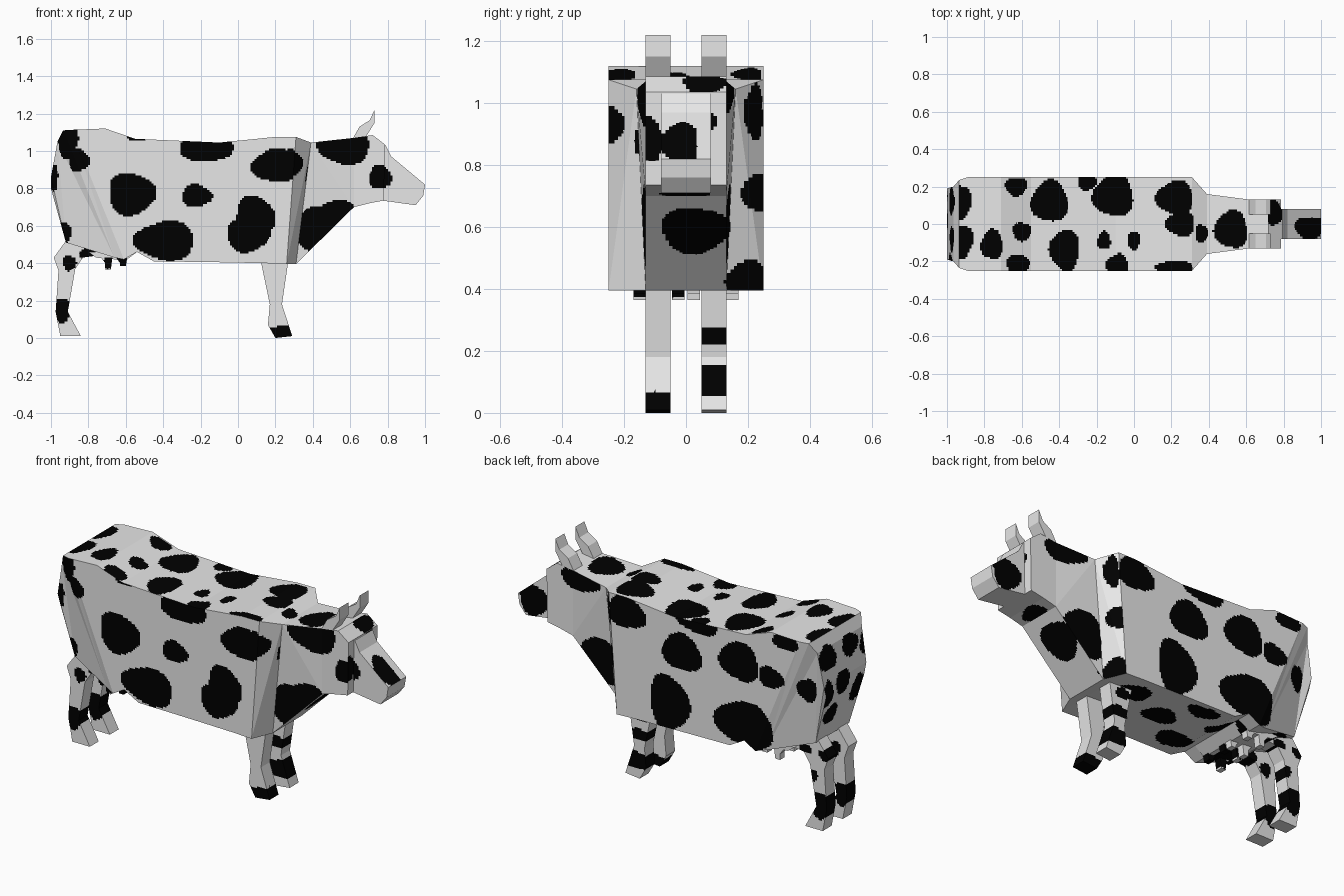
import bpy, bmesh, math
from mathutils import Vector


def material(name, v):
    m = bpy.data.materials.new(name)
    m.diffuse_color = (v, v, v, 1)
    return m


WHITE = material("white hide", 0.8)
BLACK = material("black patch", 0.0)

# Patches by facing direction: centre u, v and radii u, v
RIGHT = [(-.17, 1.03, .14, .09), (.20, .92, .125, .09), (.27, .96, .06, .05),
         (-.57, .77, .125, .115), (-.22, .76, .08, .06), (-.39, .52, .16, .105),
         (.09, .64, .105, .12), (.05, .55, .115, .09),
         (.43, .58, .12, .12), (.53, .67, .11, .065), (.57, 1.02, .14, .09),
         (.76, .86, .06, .065), (-.91, 1.06, .055, .10), (-.85, .95, .055, .06),
         (-.99, .86, .03, .07), (-.93, .56, .04, .06), (-.53, 1.075, .07, .02)]
LEFT = [(-.15, .855, .125, .105), (-.51, .90, .125, .11),
        (-.07, .55, .125, .155), (-.54, .55, .18, .13), (-.707, .86, .08, .06),
        (.20, .99, .12, .09), (-.25, 1.04, .13, .05), (.45, .60, .15, .13),
        (.57, 1.03, .13, .06), (.90, .81, .09, .09), (-.80, 1.09, .08, .05),
        (-.9, .82, .05, .07)]
TOP = [(-.11, .15, .11, .11), (.22, .14, .10, .09), (-.45, .12, .10, .11),
       (-.63, .20, .06, .05), (-.76, -.11, .06, .08), (-.60, -.04, .05, .05),
       (-.37, -.14, .08, .11), (-.16, -.09, .035, .05), (0, -.09, .035, .05),
       (.25, .0, .08, .065), (.36, -.05, .035, .05), (-.92, .12, .05, .09),
       (-.92, -.09, .06, .09), (-.62, -.22, .06, .06), (-.09, -.22, .06, .06),
       (.22, -.23, .10, .035), (.52, -.03, .09, .10), (.75, .06, .04, .07),
       (.94, -.02, .08, .062), (-.25, .22, .05, .04)]
BELLY = [(.1, .12, .1, .07), (.05, -.13, .1, .06), (-.15, .02, .1, .07),
         (-.3, .18, .1, .05), (-.36, -.12, .11, .07), (-.5, .08, .09, .06),
         (-.72, -.1, .1, .08), (-.8, .12, .09, .06), (.65, .0, .05, .08)]
FRONT = [(.03, .59, .11, .075), (-.24, .93, .04, .06), (.23, .71, .05, .06),
         (.22, .97, .03, .09), (.2, .43, .07, .06), (-.12, .88, .045, .07),
         (.075, .94, .02, .03)]
REAR = [(.125, .995, .08, .065), (-.08, 1.0, .07, .06), (.15, .80, .05, .08),
        (.02, .83, .06, .07), (-.13, .74, .06, .08), (.08, .66, .06, .06),
        (.23, .82, .04, .08), (-.2, .96, .04, .06)]
# Leg bands in side coordinates
LEG_RIGHT = [(.25, .025, .09, .045), (-.94, .15, .05, .065), (-.9, .40, .035, .04),
             (-.8, .45, .05, .03), (-.70, .40, .04, .03), (-.62, .40, .04, .03)]
LEG_LEFT = [(.22, .10, .1, .05), (.2, .25, .1, .03), (.18, .36, .05, .03),
            (-.93, .15, .06, .075), (-.89, .31, .03, .03), (-.96, .44, .04, .03),
            (-.84, .45, .04, .025)]


def in_patch(u, v, patches):
    for cu, cv, ru, rv in patches:
        a, b = (u - cu) / ru, (v - cv) / rv
        wobble = 1 + .08 * math.sin(3 * math.atan2(b, a) + 20 * cu)
        if math.hypot(a, b) < wobble:
            return True
    return False


def hide_rule(c, n):
    ax, ay, az = abs(n.x), abs(n.y), abs(n.z)
    if ay >= max(ax, az):
        return in_patch(c.x, c.z, LEFT if n.y > 0 else RIGHT)
    if n.x < 0 and ax > az:
        return in_patch(c.y, c.z, REAR)
    if n.x > .55 and n.z < .5:
        return in_patch(c.y, c.z, FRONT)
    return in_patch(c.x, c.y, TOP if n.z > 0 else BELLY)


def leg_rule(c, n):
    return in_patch(c.x, c.z, LEG_LEFT if c.y > 0 else LEG_RIGHT)


def finish(name, bm, rule=None, step=.011):
    """Cut the flat faces into a fine grid and colour them by a rule."""
    bmesh.ops.recalc_face_normals(bm, faces=bm.faces)
    if rule:
        bmesh.ops.triangulate(bm, faces=bm.faces[:])
        for axis in range(3):
            vals = [v.co[axis] for v in bm.verts]
            no = Vector([float(i == axis) for i in range(3)])
            for k in range(math.ceil(min(vals) / step), math.floor(max(vals) / step) + 1):
                bmesh.ops.bisect_plane(bm, geom=bm.verts[:] + bm.edges[:] + bm.faces[:],
                                       dist=1e-5, plane_co=no * (k * step + .0003), plane_no=no)
        bm.normal_update()
        for f in bm.faces:
            f.material_index = int(rule(f.calc_center_median(), f.normal))
    me = bpy.data.meshes.new(name)
    bm.to_mesh(me)
    bm.free()
    me.materials.append(WHITE)
    me.materials.append(BLACK)
    ob = bpy.data.objects.new(name, me)
    bpy.context.collection.objects.link(ob)


def prism(name, profile, y0, y1, rule=None):
    bm = bmesh.new()
    ends = [[bm.verts.new((x, y, z)) for x, z in profile] for y in (y0, y1)]
    for end in ends:
        bm.faces.new(end)
    for i in range(len(profile)):
        bm.faces.new((ends[0][i], ends[0][i - 1], ends[1][i - 1], ends[1][i]))
    finish(name, bm, rule)


# Body, neck and head: rings of top x, z, bottom x, z, top and bottom half width
RINGS = [(-1, .86, -1, .80, .19, .17), (-.965, 1.05, -.92, .51, .20, .15),
         (-.935, 1.11, -.66, .43, .235, .23), (-.89, 1.113, -.61, .42, .25, .25),
         (-.71, 1.12, -.54, .46, .25, .25),
         (-.55, 1.065, -.45, .41, .25, .25), (-.10, 1.045, -.10, .405, .25, .25),
         (.20, 1.075, .15, .40, .25, .25), (.31, 1.075, .26, .395, .25, .25),
         (.39, 1.045, .31, .395, .16, .13), (.62, 1.07, .62, .70, .13, .13),
         (.72, 1.085, .70, .72, .13, .13), (.785, 1.035, .78, .735, .13, .13)]
bm = bmesh.new()
loops = [[bm.verts.new(p) for p in ((tx, -wt, tz), (tx, wt, tz), (bx, wb, bz), (bx, -wb, bz))]
         for tx, tz, bx, bz, wt, wb in RINGS]
for a, b in zip(loops, loops[1:]):
    for i in range(4):
        bm.faces.new((a[i], a[i - 1], b[i - 1], b[i]))
bm.faces.new(loops[0])
bm.faces.new(loops[-1])
finish("body", bm, hide_rule)

# Muzzle
prism("muzzle", [(.77, 1.035), (.79, 1.03), (.82, .97), (1, .82), (.99, .76), (.95, .71),
                 (.77, .735)], -.08, .08, hide_rule)

# Legs, horns and teats in mirrored pairs
FRONT_LEG = [(.12, .42), (.27, .42), (.235, .18), (.29, .01), (.20, .0), (.16, .07), (.17, .18)]
BACK_LEG = [(-.92, .52), (-.985, .43), (-.96, .36), (-.975, .14), (-.95, .01), (-.84, .01),
            (-.91, .14), (-.87, .37), (-.83, .43), (-.68, .45), (-.75, .52)]
HORN = [(.61, 1.06), (.65, 1.13), (.705, 1.165), (.73, 1.22), (.73, 1.15), (.68, 1.07)]
for side, s in (("right", -1), ("left", 1)):
    prism(side + "_front_leg", FRONT_LEG, s * .05, s * .13, leg_rule)
    prism(side + "_back_leg", BACK_LEG, s * .05, s * .13, leg_rule)
    prism(side + "_horn", HORN, s * .05, s * .13)
    for x, drop in ((-.70, .365), (-.62, .385)):
        for y in (.025, .15):
            prism(side + "_teat", [(x - .04, .44), (x + .03, .44), (x + .02, drop), (x - .01, drop),
                                   (x - .01, .40)], s * (y - .02), s * (y + .02), leg_rule)

# Udder
prism("udder", [(-.80, .46), (-.76, .43), (-.60, .415), (-.54, .46)], -.17, .17, hide_rule)
